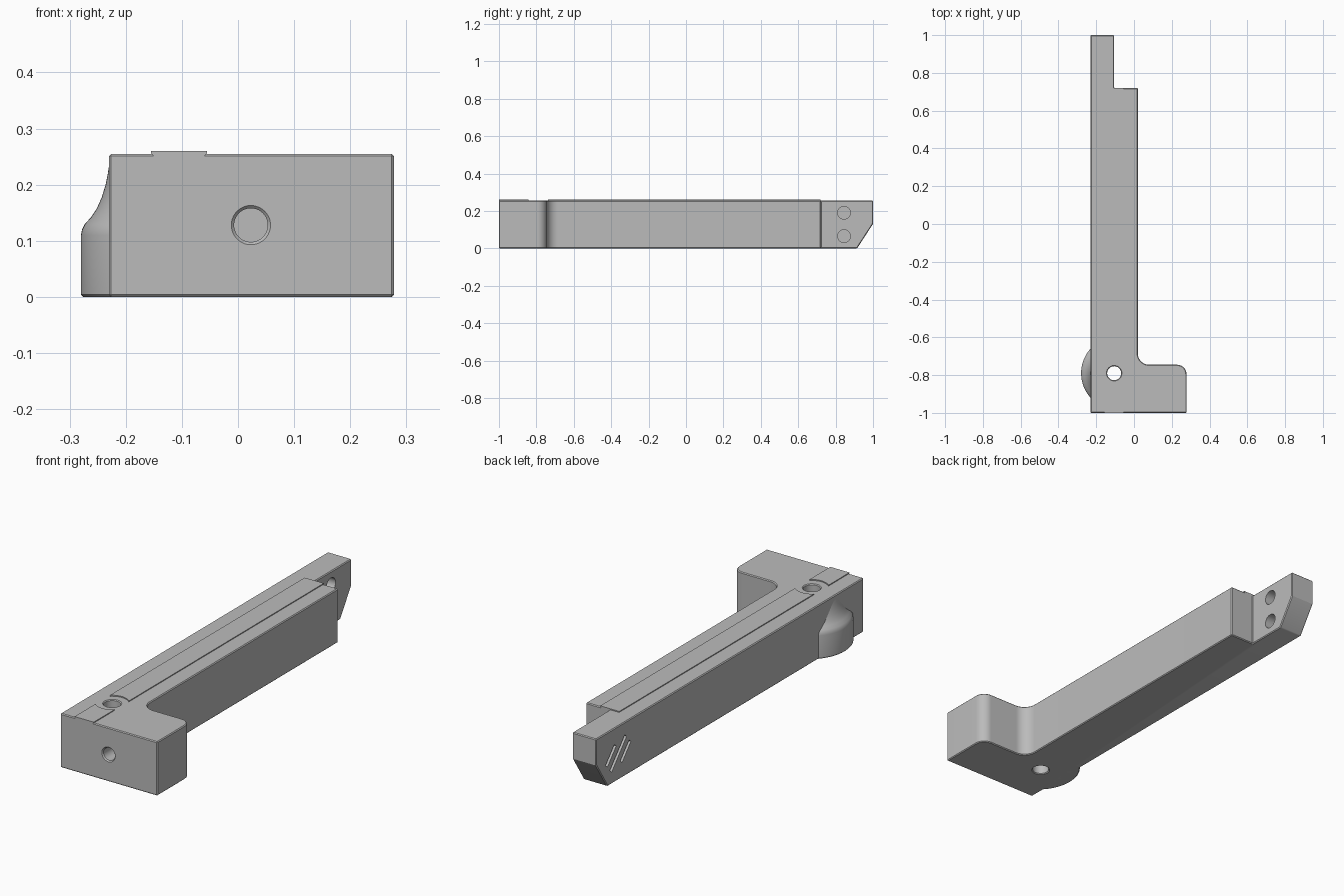
import bpy, bmesh
from math import pi, sin, cos, radians
from mathutils import Matrix, Vector

if "Cube" in bpy.data.objects:
    bpy.data.objects.remove(bpy.data.objects["Cube"], do_unlink=True)

grey = bpy.data.materials.new("plain grey")
grey.use_nodes = True
COLOUR = (0.5, 0.5, 0.5, 1)
grey.diffuse_color = COLOUR
grey.node_tree.nodes["Principled BSDF"].inputs["Base Color"].default_value = COLOUR


def make(name, bm):
    bmesh.ops.recalc_face_normals(bm, faces=bm.faces)
    mesh = bpy.data.meshes.new(name)
    bm.to_mesh(mesh)
    bm.free()
    mesh.materials.append(grey)
    obj = bpy.data.objects.new(name, mesh)
    bpy.context.collection.objects.link(obj)
    return obj


def prism(name, points, shift):
    """Close a 3D outline and sweep it along a vector."""
    bm = bmesh.new()
    face = bm.faces.new([bm.verts.new(p) for p in points])
    ext = bmesh.ops.extrude_face_region(bm, geom=[face])
    moved = [g for g in ext["geom"] if isinstance(g, bmesh.types.BMVert)]
    bmesh.ops.translate(bm, verts=moved, vec=shift)
    return make(name, bm)


def lathe(name, profile, origin, axis):
    """Revolve (radius, distance) pairs about an axis, with flat ends."""
    bm = bmesh.new()
    n = 40
    turn = Vector((0, 0, 1)).rotation_difference(Vector(axis)).to_matrix()
    rings = [[bm.verts.new(Vector(origin) + turn @ Vector(
        (r * cos(2 * pi * i / n), r * sin(2 * pi * i / n), d)))
        for i in range(n)] for r, d in profile]
    for a, b in zip(rings, rings[1:]):
        for i in range(n):
            j = (i + 1) % n
            bm.faces.new((a[i], a[j], b[j], b[i]))
    bm.faces.new(rings[0])
    bm.faces.new(rings[-1])
    return make(name, bm)


def activate(obj):
    bpy.ops.object.select_all(action="DESELECT")
    bpy.context.view_layer.objects.active = obj
    obj.select_set(True)


def cut(obj, cutter):
    cutter.hide_render = True
    mod = obj.modifiers.new("cut", "BOOLEAN")
    mod.operation = "DIFFERENCE"
    mod.solver = "EXACT"
    mod.object = cutter
    activate(obj)
    bpy.ops.object.modifier_apply(modifier=mod.name)
    bpy.data.objects.remove(cutter, do_unlink=True)


def smooth(obj):
    activate(obj)
    bpy.ops.object.shade_smooth_by_angle(angle=radians(30))


def arc(cx, cy, r, start, end, n=12):
    return [(cx + r * cos(radians(start + (end - start) * i / n)),
             cy + r * sin(radians(start + (end - start) * i / n)))
            for i in range(n + 1)]


LEFT, TOP, BASE_Y = -0.23, 0.255, -0.79
HOLE_X = -0.105

# L-shaped body with a narrow rear tongue
outline = [(LEFT, -1), (0.278, -1)]
outline += arc(0.228, -0.795, 0.05, 0, 90)
outline += arc(0.08, -0.685, 0.06, 270, 180)
outline += [(0.02, 0.72), (HOLE_X, 0.72), (HOLE_X, 1), (LEFT, 1)]
body = prism("body", [(x, y, 0) for x, y in outline], (0, 0, TOP))

# Sloped underside at the tongue tip
cut(body, prism("tip_cutter", [(-0.4, 0.915, 0), (-0.4, 1.045, 0.2),
                               (-0.4, 1.2, 0.2), (-0.4, 1.2, -0.1),
                               (-0.4, 0.85, -0.1)], (0.6, 0, 0)))

# Fine edge chamfer
bev = body.modifiers.new("chamfer", "BEVEL")
bev.width = 0.004
bev.segments = 1
bev.limit_method = "ANGLE"
bev.angle_limit = radians(40)
activate(body)
bpy.ops.object.modifier_apply(modifier=bev.name)

# Front bore, vertical through hole and two tongue holes
cut(body, lathe("front_bore", [(0.04, -0.005), (0.03, 0.005), (0.03, 0.15)],
                (0.023, -1, 0.128), (0, 1, 0)))
cut(body, lathe("through_hole", [(0.045, -0.004), (0.037, 0.004),
                                 (0.037, TOP - 0.004), (0.045, TOP + 0.004)],
                (HOLE_X, BASE_Y, 0), (0, 0, 1)))
for z in (0.065, 0.19):
    cut(body, lathe("tongue_hole", [(0.034, -0.02), (0.034, 0.08)],
                    (HOLE_X, 0.845, z), (-1, 0, 0)))

# Shallow slanted grooves on the outside of the tongue
for y, z, half in ((0.89, 0.135, 0.05), (0.835, 0.125, 0.085), (0.78, 0.115, 0.05)):
    along, across = Vector((0, -0.66, 0.75)), Vector((0, 0.75, 0.66))
    c = Vector((LEFT - 0.01, y, z))
    quad = [c + along * half * s + across * 0.009 * t
            for s, t in ((-1, -1), (1, -1), (1, 1), (-1, 1))]
    cut(body, prism("groove", quad, (0.022, 0, 0)))
smooth(body)

# Dovetail rail on top, interrupted around the through hole
half_rail = [(0.043, 0.249), (0.05, 0.256), (0.05, 0.26)]
section = [(x, z) for x, z in half_rail] + [(-x, z) for x, z in reversed(half_rail)]
for name, y0, y1 in (("front_rail", -1, BASE_Y), ("long_rail", BASE_Y, 0.72)):
    rail = prism(name, [(HOLE_X + x, y0, z) for x, z in section], (0, y1 - y0, 0))
    cut(rail, lathe("clearance", [(0.073, 0.2), (0.073, 0.3)],
                    (HOLE_X, BASE_Y, 0), (0, 0, 1)))
    smooth(rail)

# Rounded side boss with a concave scooped top
bulge = [(0.13, 0), (0.19, 0), (0.194, 0.004), (0.194, 0.11), (0.192, 0.12),
         (0.187, 0.13), (0.176, 0.142), (0.166, 0.157), (0.157, 0.177),
         (0.15, 0.2), (0.146, 0.22), (0.143, 0.24), (0.13, 0.24)]
bm = bmesh.new()
axis_pt = Vector((-0.086, BASE_Y, 0))
ring = [bm.verts.new(axis_pt + Vector((-r, 0, z))) for r, z in bulge]
face = bm.faces.new(ring)
bmesh.ops.rotate(bm, verts=ring, cent=axis_pt, matrix=Matrix.Rotation(radians(-50), 3, "Z"))
bmesh.ops.spin(bm, geom=[face] + face.edges[:] + ring, cent=axis_pt,
               axis=(0, 0, 1), angle=radians(100), steps=32)
smooth(make("side_boss", bm))
